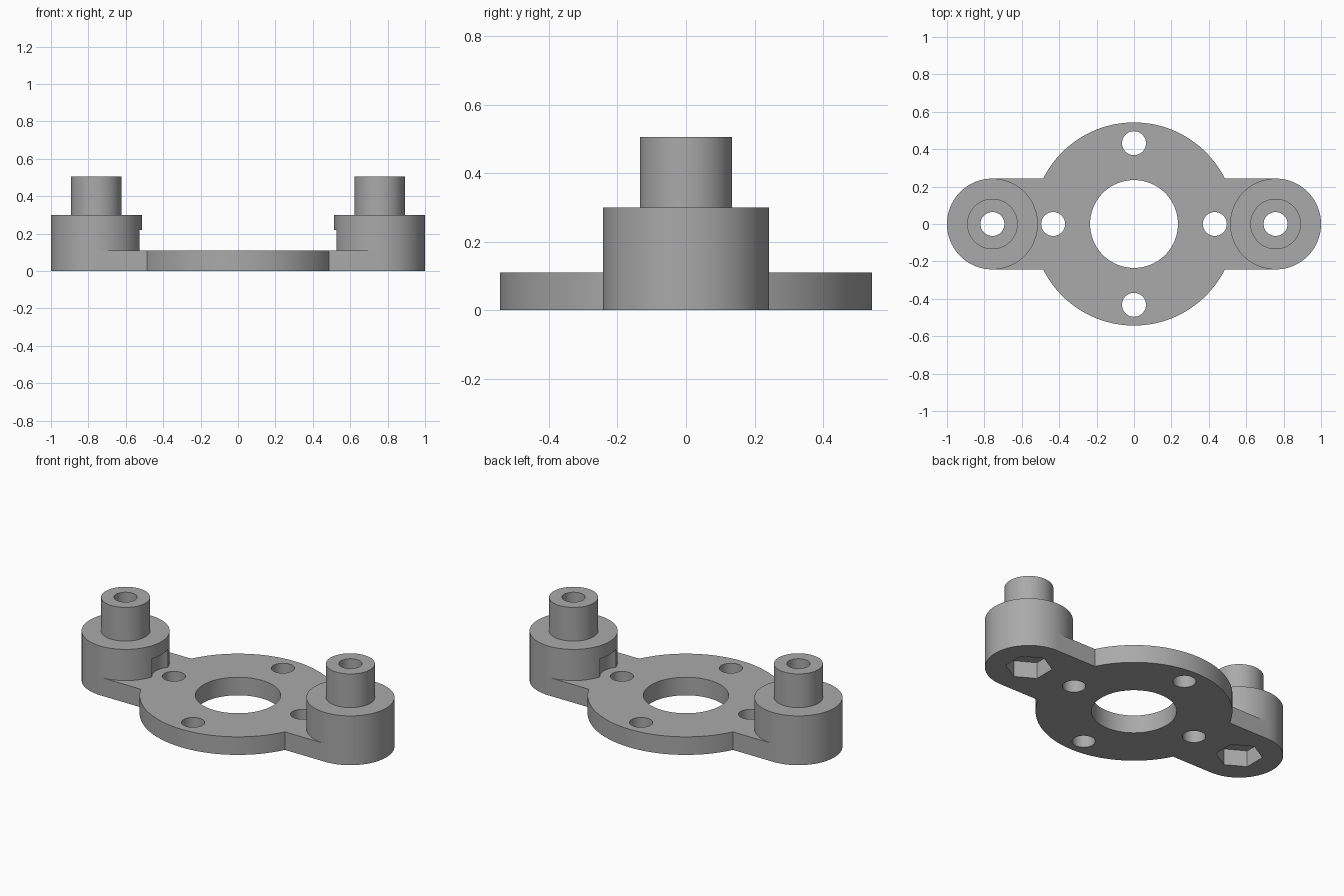
import bpy
import math

if "Cube" in bpy.data.objects:
    bpy.data.objects.remove(bpy.data.objects["Cube"], do_unlink=True)

THICK = 0.11        # plate thickness
BOSS_X = 0.757      # boss centre
BOSS_R = 0.243
HOLE_R = 0.064
BOLT = 0.432        # bolt circle radius

grey = bpy.data.materials.new("plain grey")
grey.use_nodes = True
grey.diffuse_color = (0.4, 0.4, 0.4, 1)
grey.node_tree.nodes["Principled BSDF"].inputs["Base Color"].default_value = (0.4, 0.4, 0.4, 1)


def cylinder(name, x, y, r, z0, z1, sides=96, turn=0.0):
    bpy.ops.mesh.primitive_cylinder_add(vertices=sides, radius=r, depth=z1 - z0,
                                        location=(x, y, (z0 + z1) / 2), rotation=(0, 0, turn))
    ob = bpy.context.object
    ob.name = name
    ob.data.materials.append(grey)
    return ob


def combine(base, tool, operation):
    """Apply a boolean and discard the tool."""
    mod = base.modifiers.new("bool", "BOOLEAN")
    mod.operation = operation
    mod.solver = "EXACT"
    mod.object = tool
    bpy.context.view_layer.objects.active = base
    bpy.ops.object.modifier_apply(modifier=mod.name)
    bpy.data.objects.remove(tool, do_unlink=True)


# Round plate with straight arms reaching to the boss centres
bracket = cylinder("mounting_bracket", 0, 0, 0.543, 0, THICK, 128)
bpy.ops.mesh.primitive_cube_add(size=1, location=(0, 0, THICK / 2))
arms = bpy.context.object
arms.scale = (2 * BOSS_X, 2 * BOSS_R, THICK)
combine(bracket, arms, "UNION")

for side in (-1, 1):
    # Boss with a clearance notch for the neighbouring screw head
    boss = cylinder("boss", side * BOSS_X, 0, BOSS_R, 0, 0.3)
    notch = cylinder("notch", side * BOLT, 0, 0.122, 0.05, 0.22)
    combine(boss, notch, "DIFFERENCE")
    combine(bracket, boss, "UNION")
    # Narrow post on top
    post = cylinder("post", side * BOSS_X, 0, 0.135, 0.2, 0.505)
    combine(bracket, post, "UNION")
    # Through hole and hexagonal nut pocket underneath
    combine(bracket, cylinder("bore", side * BOSS_X, 0, HOLE_R, -0.1, 0.6, 48), "DIFFERENCE")
    pocket = cylinder("nut_pocket", side * BOSS_X, 0, 0.13, -0.1, 0.1, 6)
    combine(bracket, pocket, "DIFFERENCE")

# Central opening and four screw holes
combine(bracket, cylinder("opening", 0, 0, 0.235, -0.1, 0.2), "DIFFERENCE")
for i in range(4):
    a = i * math.pi / 2
    hole = cylinder("screw_hole", BOLT * math.cos(a), BOLT * math.sin(a), HOLE_R, -0.1, 0.2, 48)
    combine(bracket, hole, "DIFFERENCE")

bracket.data.materials.clear()
bracket.data.materials.append(grey)
bpy.ops.object.select_all(action="DESELECT")
bracket.select_set(True)
bpy.context.view_layer.objects.active = bracket
bpy.ops.object.shade_smooth_by_angle(angle=math.radians(30))
